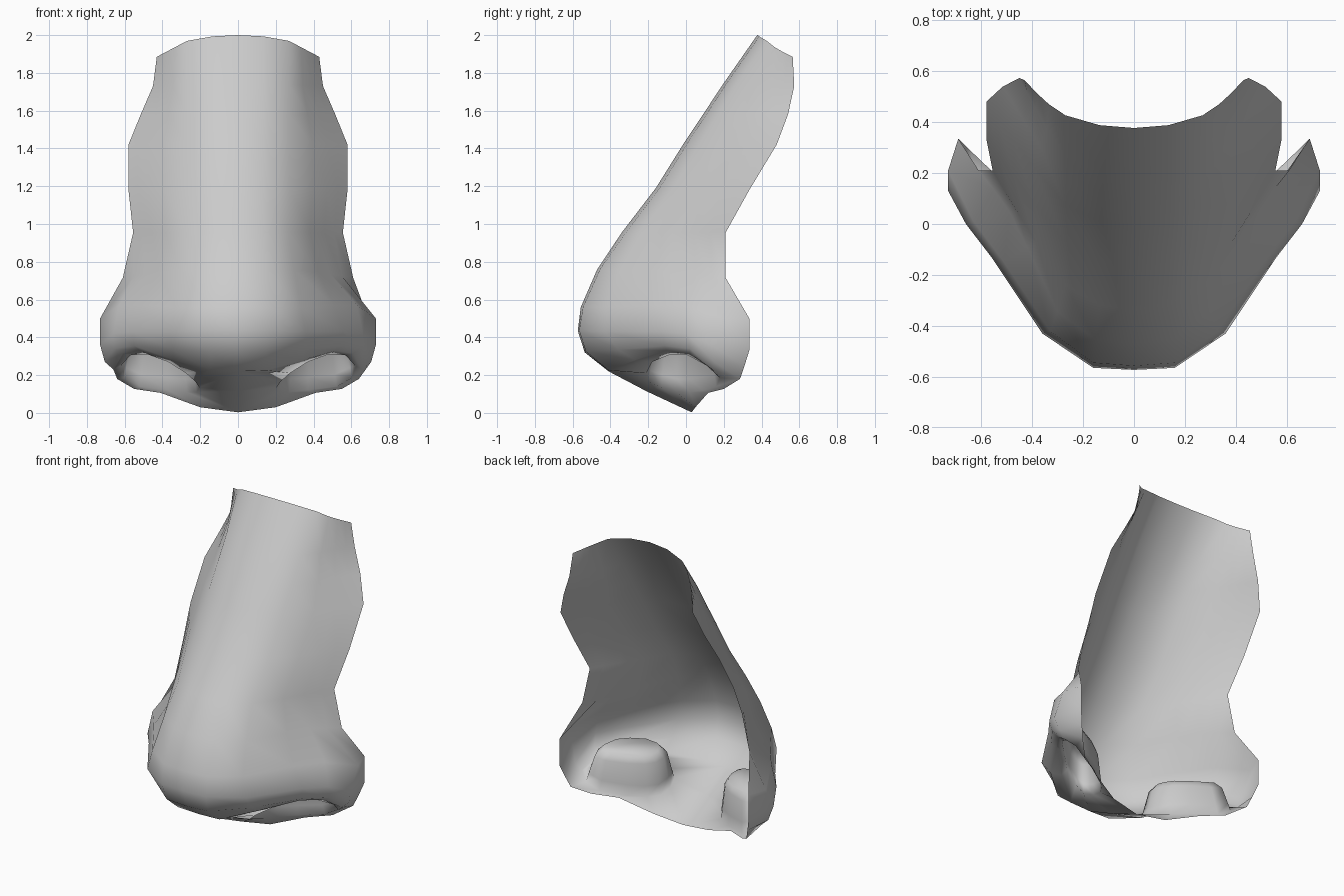
import bpy, bmesh
from mathutils import Vector

if "Cube" in bpy.data.objects:
    bpy.data.objects.remove(bpy.data.objects["Cube"])

# Bridge rows: centre point, side-edge point, depth of the ridge shoulder
bridge = [((0, .377, 2.0), (.43, .565, 1.885), .05),
          ((0, .196, 1.74), (.45, .573, 1.73), .07),
          ((0, .09, 1.58), (.515, .54, 1.58), .08),
          ((0, -.01, 1.43), (.58, .48, 1.42), .085),
          ((0, -.16, 1.19), (.58, .335, 1.18), .09),
          ((0, -.34, .955), (.555, .21, .955), .10)]
rows = []
for c, e, d in bridge:
    c, e = Vector(c), Vector(e)
    f = d / (e.y - c.y)
    shoulder = Vector((.27, c.y + d, c.z + (e.z - c.z) * f))
    ridge = Vector((.135, c.y + d * .22, c.z + (e.z - c.z) * f * .22))
    side = [shoulder.lerp(e, t) + Vector((0, -b, 0))
            for t, b in ((.4, .012), (.65, .01), (.84, .005))]
    rows.append([tuple(p) for p in (c, ridge, shoulder, *side, e)])

# Tip and wings: crease row, two rows around the widest part, two lower rows
rows += [
    [(0, -.47, .76), (.15, -.455, .76), (.30, -.345, .755), (.42, -.09, .745),
     (.49, .05, .735), (.55, .135, .725), (.61, .21, .715)],
    [(0, -.557, .56), (.16, -.545, .56), (.33, -.42, .56), (.51, -.15, .57),
     (.63, .01, .57), (.73, .21, .5), (.69, .335, .5)],
    [(0, -.573, .435), (.16, -.565, .435), (.36, -.43, .43), (.56, -.13, .43),
     (.66, .0, .42), (.73, .13, .36), (.69, .335, .33)],
    [(0, -.536, .32), (.15, -.53, .325), (.35, -.36, .335), (.55, -.115, .355),
     (.655, .02, .34), (.705, .15, .27), (.665, .31, .25)],
    [(0, -.41, .22), (.15, -.41, .225), (.34, -.27, .28), (.52, -.10, .33),
     (.61, .02, .315), (.66, .14, .23), (.64, .286, .18)]]

# Underside outline, and the nostril rim matching it point for point
outline = rows[-1] + [(.55, .2, .127), (.41, .117, .106), (.2, .05, .03),
                      (0, .03, .003), (0, -.21, .115)]
rim = [(.225, -.2, .165), (.275, -.21, .21), (.37, -.18, .27), (.48, -.08, .31),
       (.57, .01, .305), (.62, .11, .25), (.605, .18, .185), (.52, .16, .14),
       (.37, .09, .12), (.27, .02, .11), (.22, -.05, .11), (.205, -.13, .135)]
mid = sum((Vector(p) for p in rim), Vector()) / len(rim)


def inner_ring(shrink, height, t):
    """Nostril ring pulled towards its middle and raised towards a height."""
    ring = []
    for p in rim:
        q = Vector(p).lerp(mid, shrink)
        q.z = p[2] + (height + .3 * (p[2] - .2) - p[2]) * t
        ring.append(tuple(q))
    return ring


bm = bmesh.new()
cache = {}


def vert(p, s):
    key = tuple(round(v, 5) + 0.0 for v in (p[0] * s, p[1], p[2]))
    if key not in cache:
        cache[key] = bm.verts.new(key)
    return cache[key]


def face(points):
    """One face on each side of the nose."""
    bm.faces.new([vert(p, 1) for p in points])
    bm.faces.new([vert(p, -1) for p in reversed(points)])


def strip(a, b, closed=False):
    n = len(a)
    for i in range(n if closed else n - 1):
        j = (i + 1) % n
        face((a[i], a[j], b[j], b[i]))


# Outer skin
for a, b in zip(rows, rows[1:]):
    strip(a, b)
# Underside and nostril pockets, closed at the top
rings = [outline, rim, inner_ring(.06, .37, .3), inner_ring(.18, .37, .9),
         inner_ring(.34, .39, 1)]
for a, b in zip(rings, rings[1:]):
    strip(a, b, True)
face(rings[-1])
bmesh.ops.recalc_face_normals(bm, faces=bm.faces)

mesh = bpy.data.meshes.new("nose")
bm.to_mesh(mesh)
bm.free()
mesh.shade_smooth()
nose = bpy.data.objects.new("nose", mesh)
bpy.context.collection.objects.link(nose)
